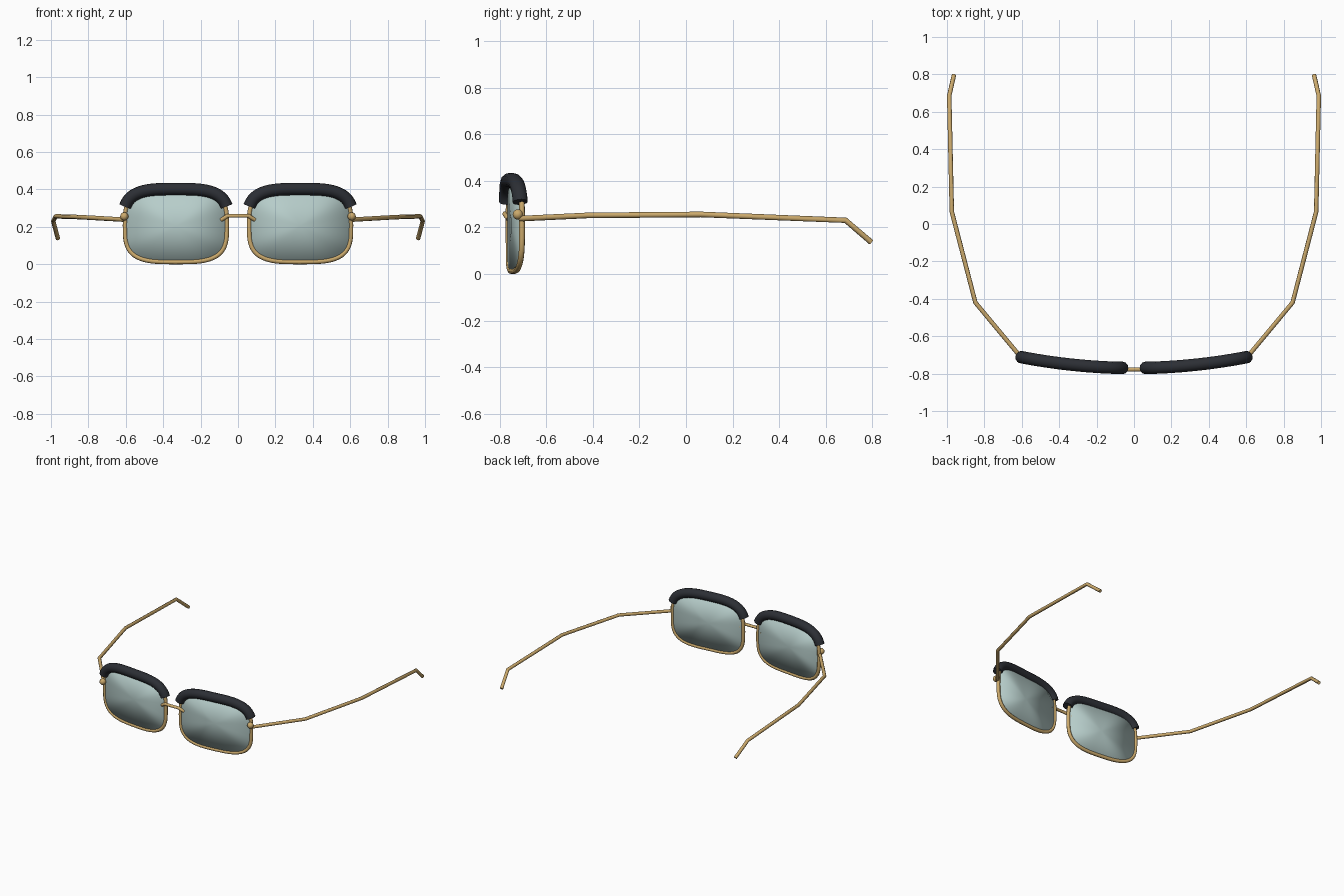
import bpy, bmesh
from math import sin, cos, pi, copysign, radians

if "Cube" in bpy.data.objects:
    bpy.data.objects.remove(bpy.data.objects["Cube"])

CX, CZ, HX, HZ, N = 0.332, 0.207, 0.272, 0.195, 3.4


def material(name, rgb):
    m = bpy.data.materials.new(name)
    m.diffuse_color = (*rgb, 1)
    m.use_nodes = True
    m.node_tree.nodes["Principled BSDF"].inputs["Base Color"].default_value = m.diffuse_color
    return m


GOLD = material("gold_metal", (0.60, 0.40, 0.15))
BLACK = material("black_plastic", (0.025, 0.028, 0.035))
GLASS = material("tinted_glass", (0.47, 0.61, 0.59))


def wrap(x):
    """Depth of the curved front at a given x."""
    return -0.77 + 0.16 * x * x


def outline(t, grow=0.0, shift=0.0):
    """Point on the rounded-rectangle lens outline, laid on the curved front."""
    c, s = cos(t), sin(t)
    x = CX + (HX + grow) * copysign(abs(c) ** (2 / N), c)
    z = CZ + HZ * copysign(abs(s) ** (2 / N), s)
    return x, wrap(x) + shift, z


def link(name, mesh, mat, angle=50):
    mesh.materials.clear()
    mesh.materials.append(mat)
    ob = bpy.data.objects.new(name, mesh)
    bpy.context.collection.objects.link(ob)
    bpy.ops.object.select_all(action='DESELECT')
    ob.select_set(True)
    bpy.context.view_layer.objects.active = ob
    bpy.ops.object.shade_smooth_by_angle(angle=radians(angle))
    return ob


def tube(name, pts, radius, mat, side=1, closed=False, res=2):
    """Round tube along a path, turned into a mesh."""
    cu = bpy.data.curves.new(name, 'CURVE')
    cu.dimensions = '3D'
    cu.bevel_depth, cu.bevel_resolution, cu.use_fill_caps = radius, res, True
    sp = cu.splines.new('POLY')
    sp.points.add(len(pts) - 1)
    for p, (x, y, z) in zip(sp.points, pts):
        p.co = (x * side, y, z, 1)
    sp.use_cyclic_u = closed
    tmp = bpy.data.objects.new(name + "_path", cu)
    bpy.context.collection.objects.link(tmp)
    mesh = bpy.data.meshes.new_from_object(
        tmp.evaluated_get(bpy.context.evaluated_depsgraph_get()))
    bpy.data.objects.remove(tmp)
    return link(name, mesh, mat)


def lens(name, side, segs=64):
    """Thin glass slab, two fans joined by an edge wall and shaded smooth."""
    bm = bmesh.new()
    rings = []
    for off in (-0.006, 0.006):
        mid = bm.verts.new((CX * side, wrap(CX) + RIM_SHIFT + off, CZ))
        pts = [outline(2 * pi * i / segs, shift=RIM_SHIFT + off) for i in range(segs)]
        ring = [bm.verts.new((x * side, y, z)) for x, y, z in pts]
        for i in range(segs):
            bm.faces.new((mid, ring[i], ring[(i + 1) % segs]))
        rings.append(ring)
    a, b = rings
    for i in range(segs):
        j = (i + 1) % segs
        bm.faces.new((a[i], a[j], b[j], b[i]))
    bmesh.ops.recalc_face_normals(bm, faces=bm.faces)
    me = bpy.data.meshes.new(name)
    bm.to_mesh(me)
    bm.free()
    return link(name, me, GLASS, 180)


def ball(name, loc, r):
    bm = bmesh.new()
    bmesh.ops.create_uvsphere(bm, u_segments=16, v_segments=10, radius=r)
    bmesh.ops.translate(bm, verts=bm.verts, vec=loc)
    me = bpy.data.meshes.new(name)
    bm.to_mesh(me)
    bm.free()
    return link(name, me, GOLD)


RIM_SHIFT = 0.008
TEMPLE = [(0.605, -0.712, 0.238), (0.848, -0.42, 0.252), (0.974, 0.065, 0.256),
          (0.988, 0.685, 0.231), (0.963, 0.795, 0.137)]

for label, side in (("right", 1), ("left", -1)):
    # lens, wire rim and the thick brow bar over its top
    lens("lens_" + label, side)
    tube("rim_" + label,
         [outline(2 * pi * i / 64, shift=RIM_SHIFT) for i in range(64)],
         0.0125, GOLD, side, closed=True)
    a = 0.34
    tube("brow_" + label,
         [outline(a + (pi - 2 * a) * i / 32, grow=0.009) for i in range(33)],
         0.033, BLACK, side, res=4)
    # hinge knob and side arm
    ball("hinge_" + label, (0.608 * side, -0.722, 0.256), 0.022)
    tube("temple_" + label, TEMPLE, 0.012, GOLD, side)

# bridge bent down onto the two lenses
tube("bridge", [(-0.09, -0.762, 0.237), (-0.055, -0.778, 0.259),
                (0.055, -0.778, 0.259), (0.09, -0.762, 0.237)], 0.011, GOLD)
